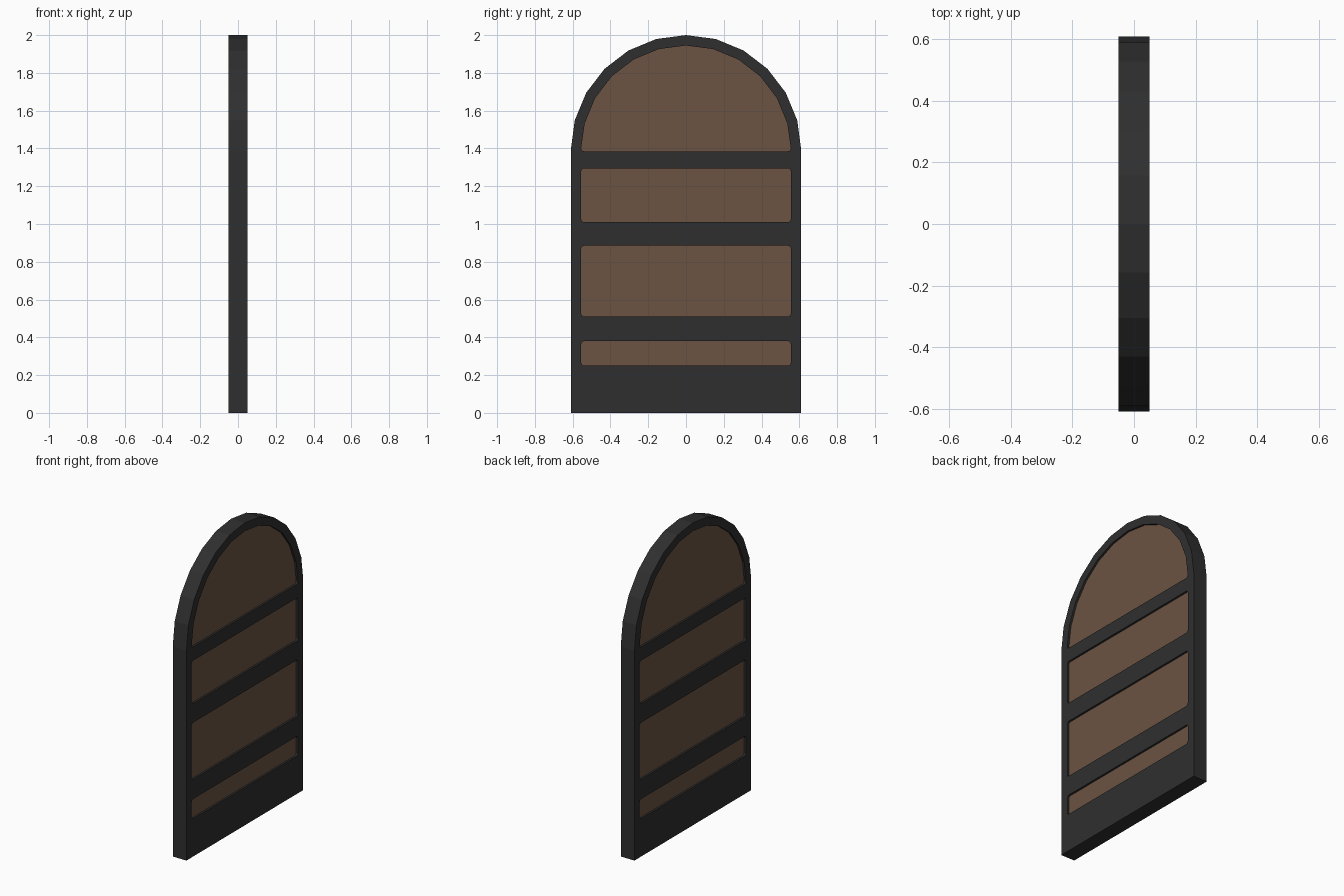
import bpy, bmesh, math
from mathutils import Matrix

if "Cube" in bpy.data.objects:
    bpy.data.objects.remove(bpy.data.objects["Cube"])

HALF_W, SPRING = 0.61, 1.39      # half width, height where the arch starts
RIM, CORNER = 0.055, 0.016       # frame width, corner rounding of the openings


def material(name, rgb):
    m = bpy.data.materials.new(name)
    m.diffuse_color = (*rgb, 1)
    m.use_nodes = True
    m.node_tree.nodes["Principled BSDF"].inputs["Base Color"].default_value = m.diffuse_color
    return m


iron = material("dark iron", (0.028, 0.028, 0.028))
wood = material("brown wood", (0.145, 0.087, 0.055))


def arch(r, bottom):
    """Rectangle topped by a twelve-sided half circle."""
    arc = [(r * math.cos(math.pi * i / 12), SPRING + r * math.sin(math.pi * i / 12)) for i in range(13)]
    return [(-r, bottom), (r, bottom)] + arc


def rounded(w, z0, z1, top=True):
    """Opening with rounded corners, counter-clockwise."""
    c, pts = CORNER, []
    corners = [(-1, z0 + c, 180), (1, z0 + c, 270)]
    if top:
        corners += [(1, z1 - c, 0), (-1, z1 - c, 90)]
    for s, z, a0 in corners:
        for k in range(4):
            a = math.radians(a0 + 30 * k)
            pts.append((s * (w - c) + c * math.cos(a), z + c * math.sin(a)))
    return pts


def slab(name, loops, half_depth, mat):
    """Filled outline with holes, extruded across x."""
    cu = bpy.data.curves.new(name, 'CURVE')
    cu.dimensions, cu.fill_mode, cu.extrude = '2D', 'BOTH', half_depth
    for pts in loops:
        sp = cu.splines.new('POLY')
        sp.points.add(len(pts) - 1)
        for p, (u, v) in zip(sp.points, pts):
            p.co = (u, v, 0, 1)
        sp.use_cyclic_u = True
    tmp = bpy.data.objects.new(name + "_outline", cu)
    bpy.context.collection.objects.link(tmp)
    dg = bpy.context.evaluated_depsgraph_get()
    me = bpy.data.meshes.new_from_object(tmp.evaluated_get(dg))
    bpy.data.objects.remove(tmp)
    me.transform(Matrix(((0, 0, 1, 0), (1, 0, 0, 0), (0, 1, 0, 0), (0, 0, 0, 1))))
    bm = bmesh.new()
    bm.from_mesh(me)
    bmesh.ops.remove_doubles(bm, verts=bm.verts, dist=1e-4)
    bmesh.ops.recalc_face_normals(bm, faces=bm.faces)
    for f in bm.faces:
        f.smooth = False
    bm.to_mesh(me)
    bm.free()
    me.materials.clear()
    me.materials.append(mat)
    ob = bpy.data.objects.new(name, me)
    bpy.context.collection.objects.link(ob)


# Iron frame with three rectangular openings and an arched one
inner = HALF_W - RIM
openings = [rounded(inner, a, b) for a, b in ((0.25, 0.38), (0.51, 0.885), (1.01, 1.295))]
arc = arch(inner, SPRING)[3:-1]
openings.append(rounded(inner, 1.385, 2, top=False) + arc)
slab("door_frame", [arch(HALF_W, 0)[:2] + arch(HALF_W, 0)[2:]] + openings, 0.05, iron)

# Recessed wooden door leaf, visible through the openings on both sides
slab("wood_panel", [arch(HALF_W - RIM / 2, 0.22)], 0.037, wood)
